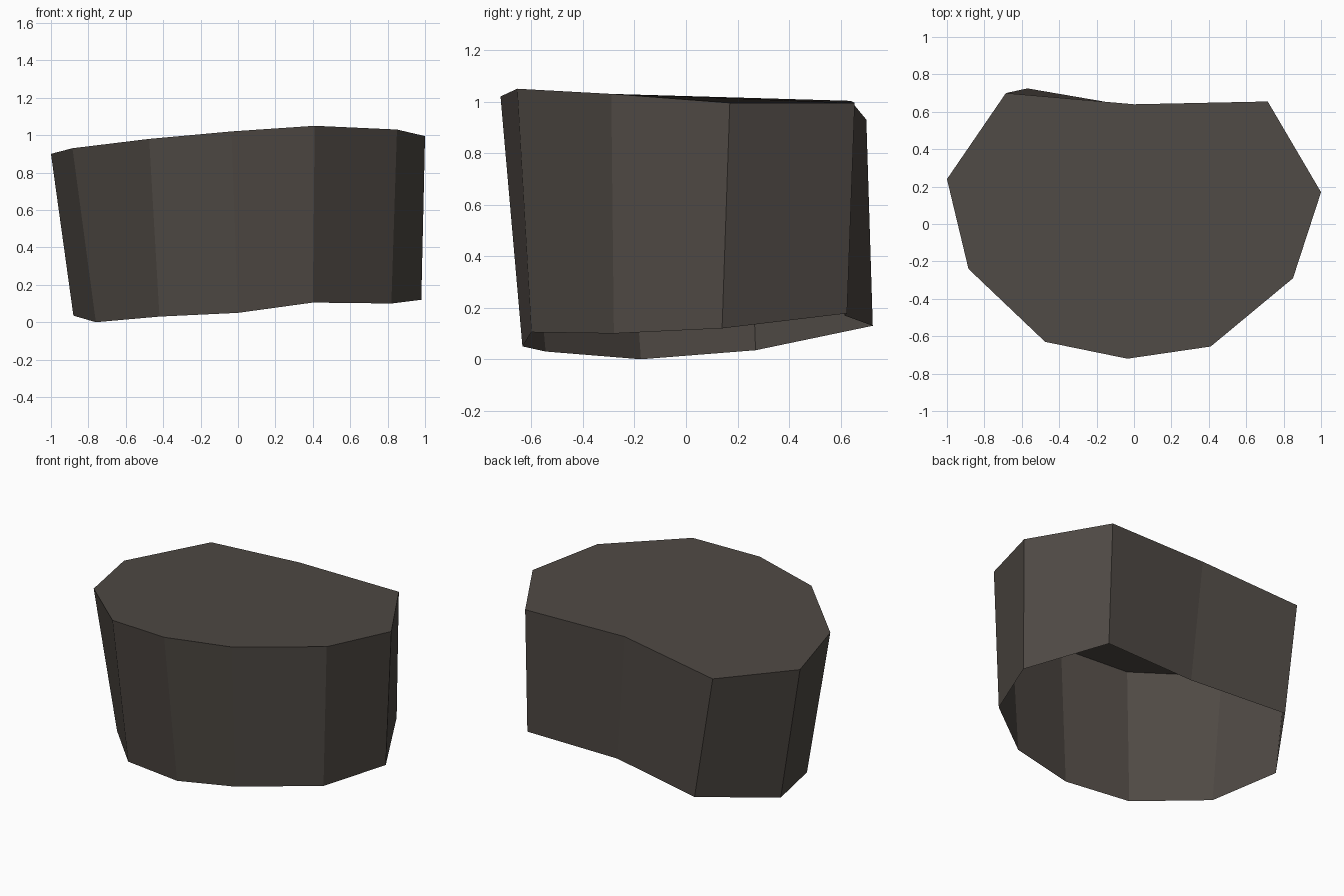
import bpy, bmesh

# Matching outlines of the open lower rim and the closed top, counterclockwise from the left
LOWER_RIM = [(-0.88, 0.27, 0.035), (-0.76, -0.175, 0.0), (-0.42, -0.545, 0.03),
             (0.0, -0.635, 0.05), (0.40, -0.60, 0.105), (0.82, -0.28, 0.10),
             (0.98, 0.14, 0.12), (0.72, 0.625, 0.178), (0.07, 0.615, 0.17),
             (-0.57, 0.725, 0.13)]
TOP_RIM = [(-1.0, 0.24, 0.90), (-0.885, -0.24, 0.93), (-0.475, -0.63, 0.98),
           (-0.035, -0.72, 1.02), (0.41, -0.655, 1.05), (0.85, -0.29, 1.03),
           (1.0, 0.17, 0.995), (0.715, 0.655, 0.995), (0.0, 0.64, 1.003),
           (-0.685, 0.70, 0.93)]

charcoal = bpy.data.materials.new("dark_warm_grey")
charcoal.diffuse_color = (0.078, 0.067, 0.058, 1)

# Shell: walls lofted between the outlines, capped on top, open underneath
bm = bmesh.new()
low = [bm.verts.new(p) for p in LOWER_RIM]
top = [bm.verts.new(p) for p in TOP_RIM]
n = len(low)
for i in range(n):
    j = (i + 1) % n
    bm.faces.new((low[i], low[j], top[j], top[i]))
bm.faces.new(top)

mesh = bpy.data.meshes.new("kidney_shaped_shell")
bm.to_mesh(mesh)
bm.free()
mesh.materials.append(charcoal)
shell = bpy.data.objects.new("kidney_shaped_shell", mesh)
bpy.context.collection.objects.link(shell)
